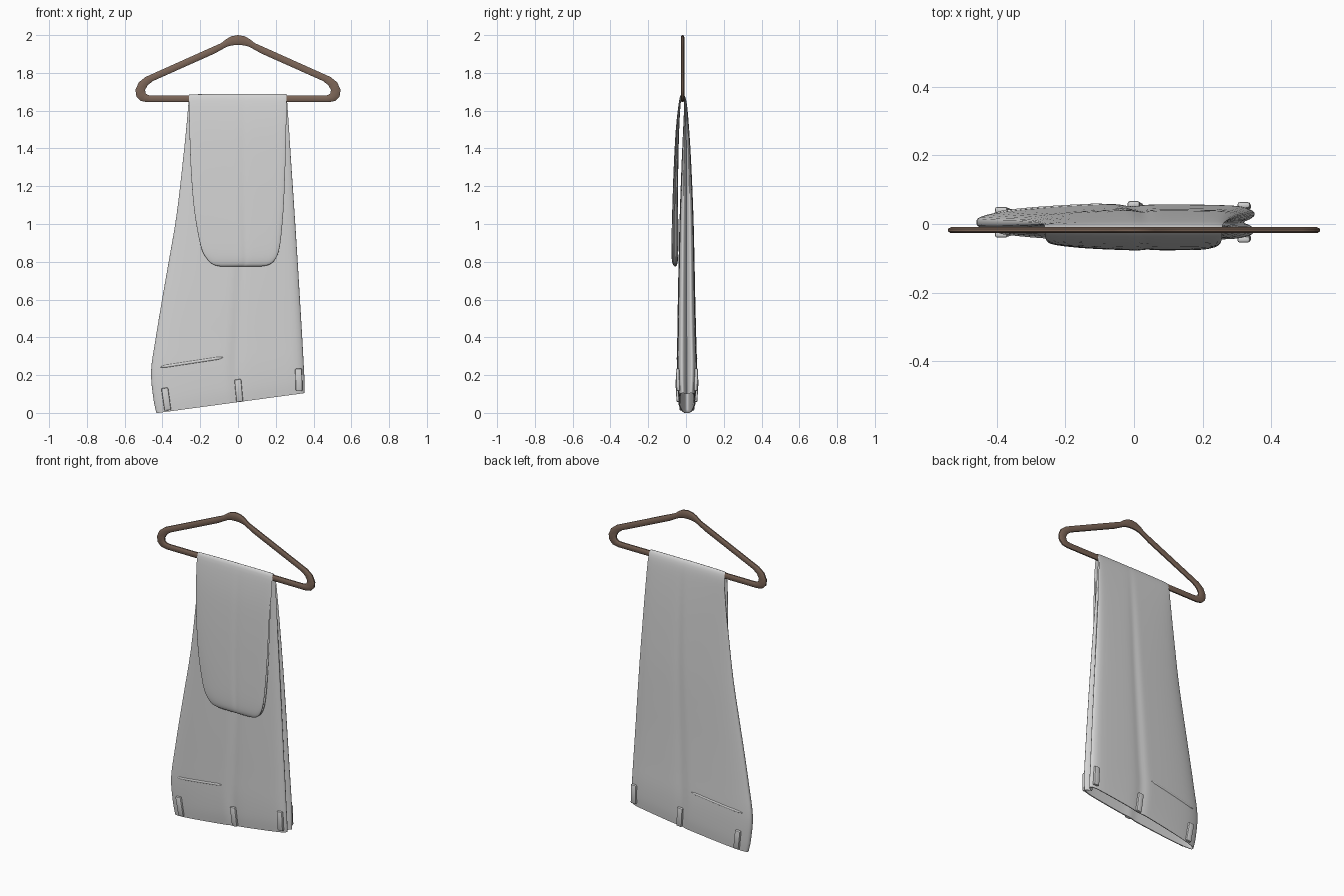
import bpy, bmesh, math
from mathutils import Vector, Matrix
from mathutils.bvhtree import BVHTree

if "Cube" in bpy.data.objects:
    bpy.data.objects.remove(bpy.data.objects["Cube"])


def material(name, rgb):
    m = bpy.data.materials.new(name)
    m.diffuse_color = (*rgb, 1)
    m.use_nodes = True
    m.node_tree.nodes["Principled BSDF"].inputs["Base Color"].default_value = m.diffuse_color
    return m


CLOTH = material("light grey cloth", (0.65, 0.65, 0.65))
WOOD = material("brown wood", (0.20, 0.13, 0.095))


def finish(name, bm, mat, angle=40):
    bmesh.ops.recalc_face_normals(bm, faces=bm.faces[:])
    me = bpy.data.meshes.new(name)
    bm.to_mesh(me)
    bm.free()
    me.materials.append(mat)
    ob = bpy.data.objects.new(name, me)
    bpy.context.collection.objects.link(ob)
    bpy.ops.object.select_all(action='DESELECT')
    ob.select_set(True)
    bpy.context.view_layer.objects.active = ob
    bpy.ops.object.shade_smooth_by_angle(angle=math.radians(angle))
    return ob


def loft(rings, cyclic=False):
    """Skin closed rings; cap the ends unless the rings form a loop."""
    bm = bmesh.new()
    vs = [[bm.verts.new(p) for p in r] for r in rings]
    n = len(rings[0])
    for k in range(len(vs) if cyclic else len(vs) - 1):
        a, b = vs[k], vs[(k + 1) % len(vs)]
        for i in range(n):
            j = (i + 1) % n
            bm.faces.new((a[i], a[j], b[j], b[i]))
    if not cyclic:
        bm.faces.new(vs[0])
        bm.faces.new(vs[-1])
    return bm


def smooth_rows(rows, steps, closed=False):
    """Catmull-Rom interpolation of tuples."""
    n, out = len(rows), []
    pick = (lambda i: rows[i % n]) if closed else (lambda i: rows[max(0, min(n - 1, i))])
    for i in range(n if closed else n - 1):
        a, b, c, d = (pick(i + k) for k in (-1, 0, 1, 2))
        for s in range(steps):
            t = s / steps
            out.append(tuple(0.5 * (2 * q + (r - p) * t + (2 * p - 5 * q + 4 * r - w) * t * t
                                    + (3 * q - p - 3 * r + w) * t ** 3)
                             for p, q, r, w in zip(a, b, c, d)))
    if not closed:
        out.append(tuple(rows[-1]))
    return out


# Hanger: frame stations as outer x, z and inner x, z
half = [(0, 2.0, 0, 1.948), (.035, 1.994, .03, 1.946), (.06, 1.98, .055, 1.94),
        (.09, 1.957, .08, 1.927), (.14, 1.935, .125, 1.902), (.49, 1.778, .45, 1.757),
        (.525, 1.75, .478, 1.735), (.543, 1.71, .492, 1.71), (.538, 1.675, .488, 1.69),
        (.515, 1.652, .475, 1.682), (.48, 1.645, .455, 1.68), (0, 1.645, 0, 1.68)]
stations = half + [(-a, b, -c, d) for a, b, c, d in half[-2:0:-1]]
bar = [(0, -.004), (.18, -.009), (.82, -.009), (1, -.004),
       (1, .004), (.82, .009), (.18, .009), (0, .004)]
rings = [[Vector((a + (c - a) * f, -.018 + y, b + (d - b) * f)) for f, y in bar]
         for a, b, c, d in stations]
finish("hanger", loft(rings, True), WOOD)

# Trousers: flattened section (across, depth), thin left edge, grooved right edge
upper = [(-.97, .3), (-.8, .6), (-.5, .82), (-.15, .97), (0, 1), (.12, .88),
         (.25, .97), (.5, .98), (.85, .92), (.965, .74), (1, .48), (.965, .2)]
section = smooth_rows([(-1, 0)] + upper + [(.92, 0)] + [(u, -w) for u, w in upper[::-1]], 3, True)

# Rows from hem, over the bar, to the folded end:
# y, z, half depth, left x, right x, slant, turn
P = math.pi
rows = [(.005, .057, .045, -.432, .352, .135, 0),
        (.005, .13, .051, -.448, .352, .12, 0),
        (.005, .25, .053, -.46, .347, .06, 0),
        (.004, .40, .050, -.435, .340, 0, 0),
        (.003, .60, .046, -.402, .328, 0, 0),
        (.003, .80, .042, -.367, .316, 0, 0),
        (.003, 1.05, .036, -.325, .300, 0, 0),
        (.002, 1.35, .024, -.29, .28, 0, 0),
        (.000, 1.55, .013, -.27, .267, 0, 0),
        (-.004, 1.65, .006, -.262, .26, 0, .2),
        (-.018, 1.684, .005, -.26, .257, 0, P / 2),
        (-.032, 1.65, .005, -.26, .257, 0, P - .2),
        (-.045, 1.50, .009, -.257, .255, 0, P),
        (-.053, 1.30, .012, -.25, .25, 0, P),
        (-.057, 1.10, .015, -.235, .242, 0, P),
        (-.058, .95, .018, -.212, .23, 0, P),
        (-.059, .86, .018, -.19, .217, 0, P),
        (-.059, .81, .016, -.16, .195, 0, P),
        (-.058, .785, .011, -.13, .165, 0, P),
        (-.057, .775, .003, -.09, .12, 0, P)]
# Open waist: lining rows lead from deep inside out to the hem
lining = [(.005, .26, .036, -.435, .325, .06, 0),
          (.005, .075, .036, -.422, .342, .135, 0),
          (.005, .058, .039, -.427, .347, .135, 0)]


def ring(row):
    y, z, h, xl, xr, slant, turn = row
    out = []
    for u, w in section:
        x = (xl + xr) / 2 + u * (xr - xl) / 2
        out.append(Vector((x, y + w * h * math.cos(turn), z + slant * x + w * h * math.sin(turn))))
    return out


body = loft([ring(r) for r in lining + smooth_rows(rows, 4)])
tree = BVHTree.FromBMesh(body)
finish("trousers", body, CLOTH, 60)


def surface(x, z, side):
    hit = tree.ray_cast(Vector((x, side, z)), Vector((0, -side, 0)))[0]
    return hit if hit else Vector((x, side * .04, z))


for side, label in ((-1, "front"), (1, "back")):
    # Belt loops
    for i, (x, z, tilt) in enumerate(((-.38, .073, -.14), (.004, .118, -.09), (.322, .175, -.03))):
        bm = bmesh.new()
        bmesh.ops.create_cube(bm, size=1)
        bmesh.ops.scale(bm, vec=(.036, .018, .12), verts=bm.verts)
        bmesh.ops.bevel(bm, geom=bm.edges[:], offset=.006, segments=2, affect='EDGES', profile=.5)
        p = surface(x, z, side) + Vector((0, side * .005, 0))
        lean = (surface(x, z + .04, side).y - surface(x, z - .04, side).y) / .08
        bm.transform(Matrix.Translation(p) @ Matrix.Rotation(-math.atan(lean), 4, 'X')
                     @ Matrix.Rotation(tilt, 4, 'Y'))
        finish(f"{label}_belt_loop_{i + 1}", bm, CLOTH)

    # Pocket welt: thin raised strip that follows the cloth
    welt = []
    for k in range(13):
        t = k / 12
        p = surface(-.41 + .33 * t, .243 + .05 * t, side)
        r = .3 if k in (0, 12) else 1
        welt.append([p + Vector((0, side * .004 * r * math.cos(a), .007 * r * math.sin(a)))
                     for a in (i * P / 4 for i in range(8))])
    finish(f"{label}_pocket_welt", loft(welt), CLOTH, 60)
